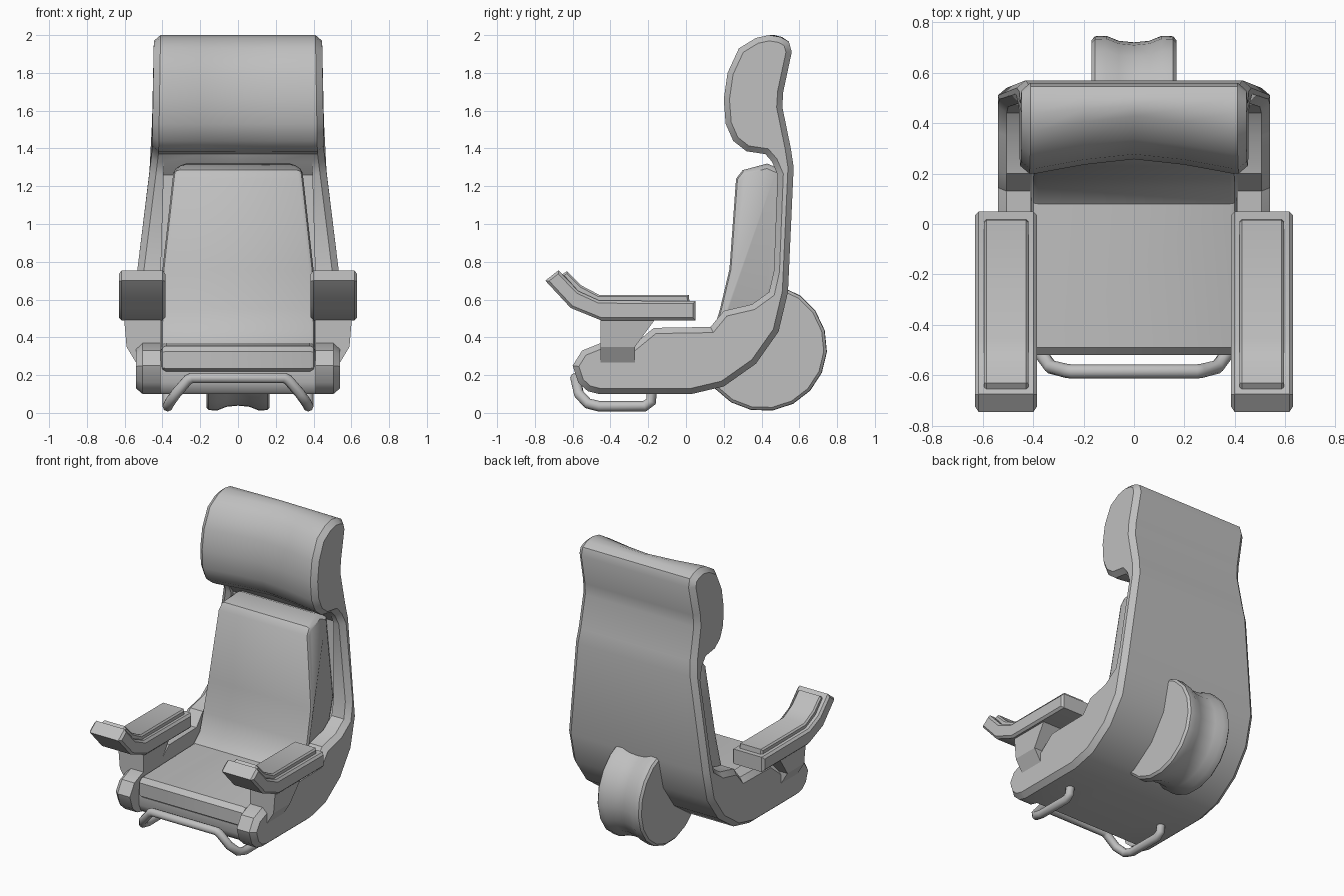
import bpy, bmesh, math
from mathutils import Vector

cube = bpy.data.objects.get("Cube")
if cube:
    bpy.data.objects.remove(cube, do_unlink=True)

grey = bpy.data.materials.new("light grey")
grey.use_nodes = True
COLOUR = (0.52, 0.52, 0.52, 1)
grey.diffuse_color = COLOUR
grey.node_tree.nodes["Principled BSDF"].inputs["Base Color"].default_value = COLOUR


def smooth(obj, angle=35):
    bpy.ops.object.select_all(action='DESELECT')
    obj.select_set(True)
    bpy.context.view_layer.objects.active = obj
    bpy.ops.object.shade_smooth_by_angle(angle=math.radians(angle))


def loft(name, rings, angle=35):
    """Skin a row of matching closed rings and cap both ends."""
    bm = bmesh.new()
    rows = [[bm.verts.new(p) for p in ring] for ring in rings]
    n = len(rows[0])
    for a, b in zip(rows, rows[1:]):
        for i in range(n):
            j = (i + 1) % n
            bm.faces.new((a[i], a[j], b[j], b[i]))
    bm.faces.new(rows[0])
    bm.faces.new(rows[-1])
    bmesh.ops.remove_doubles(bm, verts=bm.verts, dist=0.0005)
    bmesh.ops.recalc_face_normals(bm, faces=bm.faces)
    mesh = bpy.data.meshes.new(name)
    bm.to_mesh(mesh)
    bm.free()
    mesh.materials.append(grey)
    obj = bpy.data.objects.new(name, mesh)
    bpy.context.collection.objects.link(obj)
    smooth(obj, angle)
    return obj


def inset(profile, d):
    """Move a counter-clockwise outline inward by d."""
    out = []
    for i, p in enumerate(profile):
        p = Vector(p)
        e = (p - Vector(profile[i - 1])).normalized()
        f = (Vector(profile[(i + 1) % len(profile)]) - p).normalized()
        n1, n2 = Vector((-e.y, e.x)), Vector((-f.y, f.x))
        out.append(p + (n1 + n2) * d / max(1 + n1.dot(n2), 0.5))
    return out


def ramp(z, keys):
    """Straight-line interpolation through (height, value) keys."""
    if z <= keys[0][0]:
        return keys[0][1]
    for (a, u), (b, v) in zip(keys, keys[1:]):
        if z <= b:
            return u + (v - u) * (z - a) / (b - a)
    return keys[-1][1]


def ring(profile, x_of):
    return [(x_of(z), y, z) for y, z in profile]


def slab(name, profile, x0, x1, c):
    """Side profile extruded from x0 to x1 with chamfered rims."""
    small = inset(profile, c)
    return loft(name, [ring(small, lambda z: x0), ring(profile, lambda z: x0 + c),
                       ring(profile, lambda z: x1 - c), ring(small, lambda z: x1)])


# Shell: raised side frames, recessed middle and headrest in one skin
frame = [(-.46, .1), (.03, .1), (.2, .14), (.37, .26), (.49, .43), (.54, .64),
         (.57, 1.3), (.555, 1.4), (.51, 1.62), (.515, 1.7), (.56, 1.91),
         (.545, 1.965), (.5, 1.99), (.44, 2), (.37, 1.985), (.28, 1.93),
         (.22, 1.8), (.2, 1.66), (.21, 1.53), (.25, 1.44), (.32, 1.385),
         (.42, 1.37), (.455, 1.33), (.485, 1.26), (.465, .75), (.44, .64),
         (.35, .575), (.2, .54), (.13, .455), (-.17, .45), (-.28, .36),
         (-.45, .37), (-.55, .33), (-.6, .25), (-.57, .16), (-.52, .115)]
recess = [(.51, 1.26), (.49, .75), (.46, .62), (.36, .48), (.22, .38), (.13, .34),
          (-.17, .33), (-.28, .33), (-.44, .33), (-.49, .32), (-.5, .25),
          (-.5, .16), (-.48, .115)]
middle = frame[:-len(recess)] + recess


def hollow(depth):
    """Middle outline with the headrest front pushed back."""
    out = list(middle)
    for i in range(12, 22):
        share = {12: .15, 13: .5, 21: .3}.get(i, 1)
        out[i] = (out[i][0] + depth * share, out[i][1])
    return out


def shell_w(z):
    return ramp(z, [(.7, .54), (1.38, .455), (2, .445)])


def inner_w(z):
    return ramp(z, [(.7, .41), (1.38, .39)])


half = [ring(inset(frame, .03), shell_w),
        ring(frame, lambda z: shell_w(z) - .035),
        ring(frame, inner_w), ring(middle, inner_w),
        ring(hollow(.035), lambda z: .2)]
mirrored = [[(-x, y, z) for x, y, z in r] for r in reversed(half)]
loft("seat_shell", half + [ring(hollow(.057), lambda z: 0)] + mirrored)

# Seat and back cushion
cushion = [(-.45, .22), (.15, .28), (.32, .42), (.44, .6), (.49, .75), (.5, 1.29),
           (.43, 1.32), (.3, 1.285), (.265, 1.24), (.23, .76), (.18, .55),
           (.145, .43), (.08, .37), (-.49, .355), (-.52, .325), (-.52, .235), (-.5, .22)]
half = [ring(inset(cushion, i), lambda z, s=s: ramp(
    z, [(.5, .407), (.76, .4), (1.25, .345), (1.285, .34), (1.32, .3)]) - s)
    for i, s in ((.025, 0), (.008, .008), (0, .025))]
loft("cushion", half + [[(-x, y, z) for x, y, z in r] for r in reversed(half)])

# Armrests with pads and brackets
arm = [(.05, .49), (.05, .592), (-.46, .595), (-.57, .645), (-.675, .755),
       (-.745, .7), (-.61, .555), (-.45, .49)]
pad = [(.02, .57), (.015, .625), (-.46, .625), (-.555, .675), (-.63, .75),
       (-.66, .73), (-.57, .63), (-.45, .57)]
for side, s in (("left", 1), ("right", -1)):
    x0, x1 = sorted((s * .385, s * .63))
    slab(side + "_armrest", arm, x0, x1, .014)
    x0, x1 = sorted((s * .418, s * .595))
    slab(side + "_armrest_pad", pad, x0, x1, .01)
    levels = [(.5, .603, -.16), (.35, .59, -.27), (.25, .53, -.27)]
    loft(side + "_armrest_bracket",
         [[(s * .41, -.453, z), (s * w, -.453, z), (s * w, b, z), (s * .41, b, z)]
          for z, w, b in levels], 20)

# Grooved round housing behind the seat
steps = 11
rings = []
for x, r in ((.168, .32), (.155, .335), (.11, .337), (.06, .317), (0, .311),
             (-.06, .317), (-.11, .337), (-.155, .335), (-.168, .32)):
    angles = [math.radians(-140 + 214 * k / steps) for k in range(steps + 1)]
    rings.append([(x, .41 + r * math.cos(a), .346 + r * math.sin(a)) for a in angles])
loft("rear_housing", rings)

# Bent tube under the front edge
path = [(.372, -.18, .13), (.372, -.185, .06), (.372, -.22, .035), (.372, -.46, .035),
        (.365, -.52, .05), (.33, -.567, .1), (.265, -.583, .175), (.245, -.585, .185)]
path += [(-x, y, z) for x, y, z in reversed(path)]
curve = bpy.data.curves.new("foot_bar", 'CURVE')
curve.dimensions = '3D'
curve.bevel_depth = .028
curve.bevel_resolution = 2
curve.use_fill_caps = True
spline = curve.splines.new('POLY')
spline.points.add(len(path) - 1)
for point, co in zip(spline.points, path):
    point.co = (*co, 1)
curve.materials.append(grey)
bar = bpy.data.objects.new("foot_bar", curve)
bpy.context.collection.objects.link(bar)
